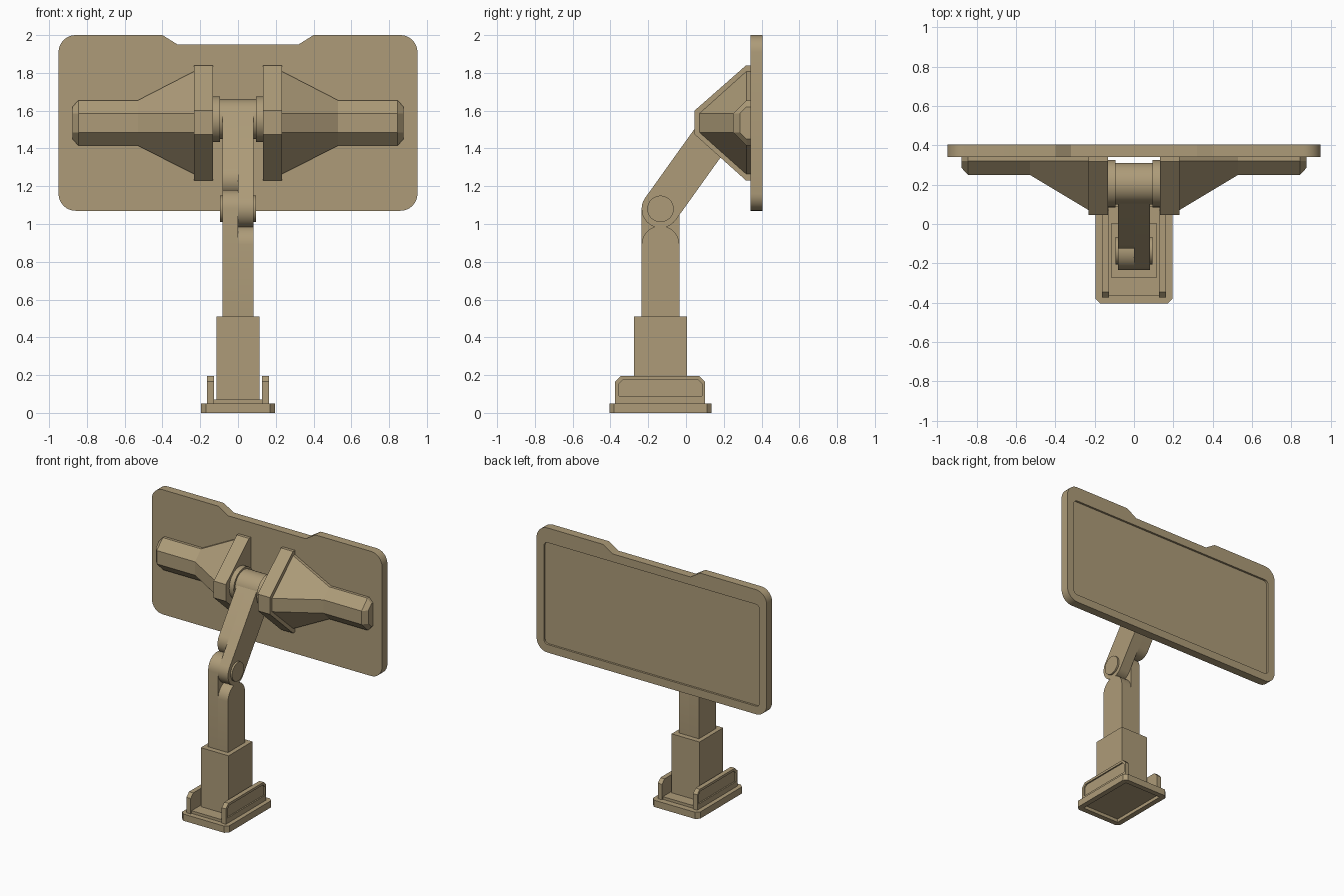
import bpy
import bmesh
from math import pi, sin, cos, atan2, radians
from mathutils import Vector

cube = bpy.data.objects.get("Cube")
if cube:
    bpy.data.objects.remove(cube, do_unlink=True)

tan = bpy.data.materials.new("warm_tan")
tan.use_nodes = True
TAN = (0.42, 0.33, 0.19, 1)
tan.diffuse_color = TAN
tan.node_tree.nodes["Principled BSDF"].inputs["Base Color"].default_value = TAN


def loft(name, rings):
    """Closed solid through rings with equal point counts."""
    bm = bmesh.new()
    vs = [[bm.verts.new(p) for p in ring] for ring in rings]
    n = len(vs[0])
    for a, b in zip(vs, vs[1:]):
        for i in range(n):
            j = (i + 1) % n
            bm.faces.new((a[i], a[j], b[j], b[i]))
    bm.faces.new(vs[0])
    bm.faces.new(vs[-1])
    bmesh.ops.recalc_face_normals(bm, faces=bm.faces)
    mesh = bpy.data.meshes.new(name)
    bm.to_mesh(mesh)
    bm.free()
    mesh.materials.append(tan)
    ob = bpy.data.objects.new(name, mesh)
    bpy.context.collection.objects.link(ob)
    return ob


def prism(name, pts, axis, lo, hi):
    """Extrude a 2D outline along an axis."""
    def place(p, t):
        q = list(p)
        q.insert("xyz".index(axis), t)
        return q
    return loft(name, [[place(p, t) for p in pts] for t in (lo, hi)])


def arc(c, r, a0, a1, n):
    return [(c[0] + r * cos(a0 + (a1 - a0) * i / n),
             c[1] + r * sin(a0 + (a1 - a0) * i / n)) for i in range(n + 1)]


def rect(u0, u1, v0, v1, r=0, n=1):
    """Rectangle with chamfered (n=1) or rounded corners."""
    if not r:
        return [(u0, v0), (u1, v0), (u1, v1), (u0, v1)]
    centres = [(u1 - r, v1 - r), (u0 + r, v1 - r), (u0 + r, v0 + r), (u1 - r, v0 + r)]
    return [p for k, c in enumerate(centres) for p in arc(c, r, k * pi / 2, (k + 1) * pi / 2, n)]


def capsule(a, b, r):
    """Outline with round ends at a and b."""
    t = atan2(b[1] - a[1], b[0] - a[0])
    return arc(a, r, t + pi / 2, t + 3 * pi / 2, 16) + arc(b, r, t - pi / 2, t + pi / 2, 16)


def disc(c, r):
    return arc(c, r, 0, 2 * pi, 48)[:-1]


def carve(ob, cutter):
    mod = ob.modifiers.new("carve", "BOOLEAN")
    mod.operation = "DIFFERENCE"
    mod.solver = "EXACT"
    mod.object = cutter
    deps = bpy.context.evaluated_depsgraph_get()
    mesh = bpy.data.meshes.new_from_object(ob.evaluated_get(deps))
    ob.modifiers.clear()
    ob.data = mesh
    bpy.data.objects.remove(cutter, do_unlink=True)


# Base with a hollow underside and a floor between two rails
base = prism("base_plate", rect(-.195, .195, -.405, .135, .025), "z", 0, .05)
carve(base, prism("base_cutter", rect(-.155, .155, -.365, .095), "z", -.05, .025))
prism("base_floor", rect(-.13, .13, -.365, .09), "z", .045, .07)
for side, s in (("left", 1), ("right", -1)):
    rail_profile = [(-.375, .045), (.1, .045), (.1, .165), (.07, .195), (-.345, .195), (-.375, .165)]
    rail = prism(side + "_rail", rail_profile, "x", .128 * s, .163 * s)
    panel = [(-.355, .09), (.085, .09), (.085, .155), (.063, .177), (-.333, .177), (-.355, .155)]
    carve(rail, prism("rail_cutter", panel, "x", .153 * s, .2 * s))

# Column
prism("column_sleeve", rect(-.115, .115, -.275, .005), "z", .06, .51)
elbow = Vector((-.135, 1.08))
hinge = Vector((.205, 1.555))
R = .1
foot = Vector((elbow.x, .45))
prism("lower_arm_long_half", capsule(foot, elbow, R), "x", -.082, 0)
prism("lower_arm_short_half", capsule(foot, (elbow.x, .89), R), "x", 0, .082)

# Upper arm with lapped elbow
along = (hinge - elbow).normalized()
prism("upper_arm_long_half", capsule(elbow, hinge, R), "x", 0, .082)
prism("upper_arm_short_half", capsule(elbow + along * .19, hinge, R), "x", -.082, 0)
prism("elbow_pin", disc(elbow, .07), "x", -.095, .095)
prism("hinge_barrel", disc(hinge, .106), "x", -.1, .1)

# Brackets on the back of the display
BACK = .345
MID_TOP, MID_BOTTOM = 1.585, 1.485


def bracket_ring(x, top, bottom, front):
    return [(x, BACK, top), (x, .32, top), (x, front, MID_TOP),
            (x, front, MID_BOTTOM), (x, .32, bottom), (x, BACK, bottom)]


for side, s in (("left", 1), ("right", -1)):
    prism(side + "_hinge_flange", disc(hinge, .12), "x", .095 * s, .14 * s)
    prism(side + "_bracket_plate",
          [(BACK, 1.84), (.318, 1.84), (.045, 1.6), (.045, 1.475), (.318, 1.23), (BACK, 1.23)],
          "x", .132 * s, .232 * s)
    loft(side + "_bracket_wing", [
        bracket_ring(.225 * s, 1.812, 1.26, .067),
        bracket_ring(.53 * s, 1.655, 1.415, .25),
        bracket_ring(.845 * s, 1.655, 1.415, .25),
        bracket_ring(.877 * s, 1.62, 1.45, .285)])

# Display slab with a dip in the top edge and a recessed screen
outline = rect(-.95, .95, 1.07, 2, .09, 8)
dip = [(.4, 2), (.32, 1.95), (-.32, 1.95), (-.4, 2)]
outline = outline[:9] + dip + outline[9:]
display = prism("display_slab", outline, "y", .341, .405)
carve(display, prism("screen_cutter", rect(-.89, .89, 1.13, 1.89, .03, 4), "y", .39, .5))

# Smooth curved sides, keep hard edges
bpy.ops.object.select_all(action="DESELECT")
for ob in bpy.context.collection.objects:
    if ob.type == "MESH":
        ob.select_set(True)
        bpy.context.view_layer.objects.active = ob
bpy.ops.object.shade_smooth_by_angle(angle=radians(20))
